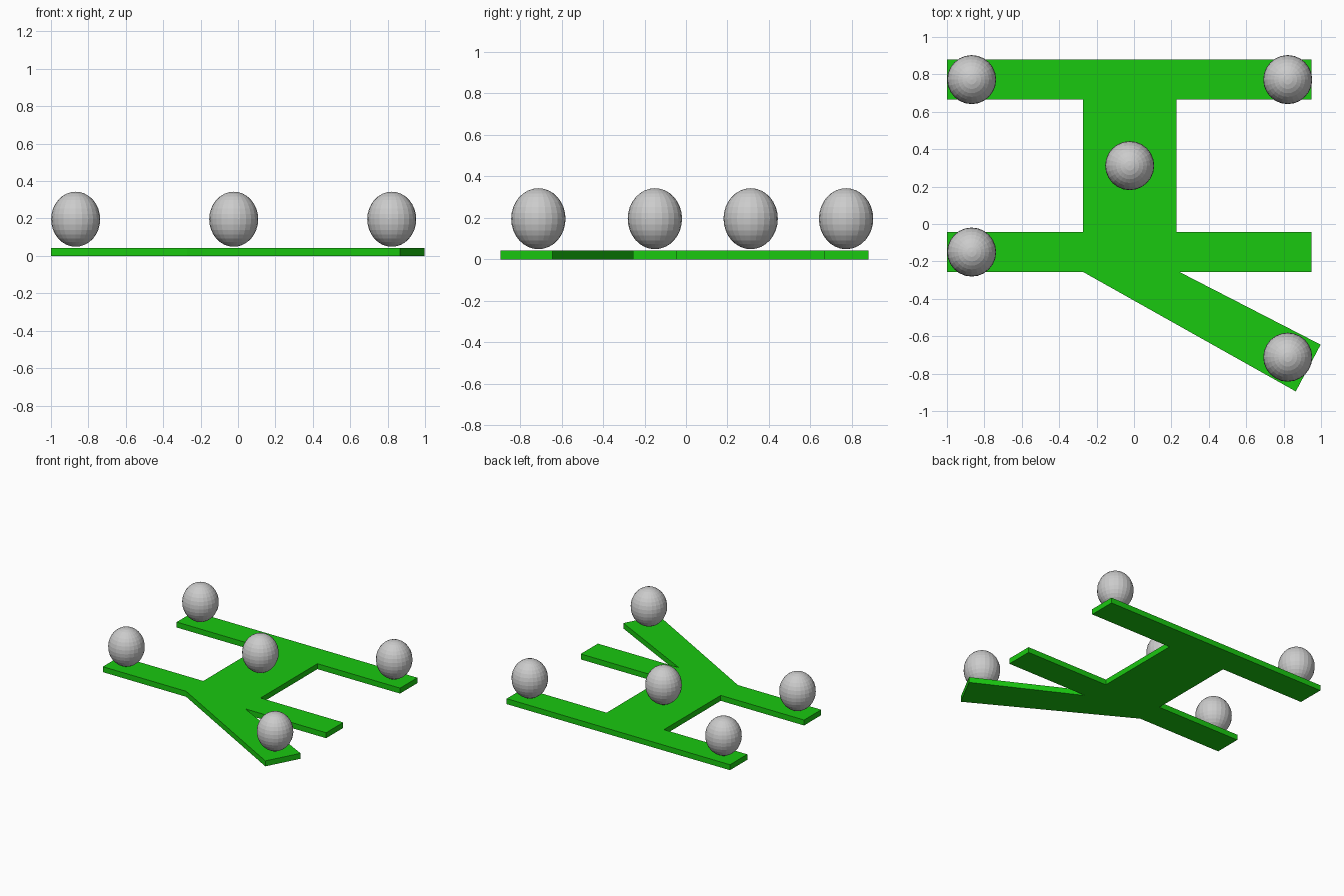
import bpy
import bmesh

if "Cube" in bpy.data.objects:
    bpy.data.objects.remove(bpy.data.objects["Cube"])


def finish(bm, name, color=None):
    mesh = bpy.data.meshes.new(name)
    bm.to_mesh(mesh)
    bm.free()
    obj = bpy.data.objects.new(name, mesh)
    bpy.context.collection.objects.link(obj)
    if color:
        mat = bpy.data.materials.new(name + "_paint")
        mat.diffuse_color = color
        mat.use_nodes = True
        mat.node_tree.nodes["Principled BSDF"].inputs["Base Color"].default_value = mat.diffuse_color
        mesh.materials.append(mat)
    return obj


# Flat plate: two cross bars, a central stem and one slanted arm
THICKNESS = 0.043
outline = [
    (-1.0, 0.88), (-1.0, 0.665), (-0.273, 0.665), (-0.273, -0.043),
    (-1.0, -0.043), (-1.0, -0.256), (-0.273, -0.256), (0.865, -0.895),
    (0.998, -0.645), (0.242, -0.256), (0.948, -0.256), (0.948, -0.043),
    (0.227, -0.043), (0.227, 0.665), (0.948, 0.665), (0.948, 0.88),
]
bm = bmesh.new()
face = bm.faces.new([bm.verts.new((x, y, 0)) for x, y in outline])
top = bmesh.ops.extrude_face_region(bm, geom=[face])["geom"]
bmesh.ops.translate(bm, vec=(0, 0, THICKNESS),
                    verts=[g for g in top if isinstance(g, bmesh.types.BMVert)])
bmesh.ops.recalc_face_normals(bm, faces=bm.faces)
finish(bm, "base_plate", (0.01, 0.58, 0.005, 1))

# Slightly tall balls hovering just above the plate
ball_spots = {
    "ball_back_left": (-0.868, 0.772),
    "ball_back_right": (0.822, 0.772),
    "ball_centre": (-0.023, 0.312),
    "ball_front_left": (-0.868, -0.15),
    "ball_front_right": (0.822, -0.712),
}
for name, (x, y) in ball_spots.items():
    bm = bmesh.new()
    bmesh.ops.create_uvsphere(bm, u_segments=24, v_segments=16, radius=1)
    ball = finish(bm, name)
    ball.scale = (0.131, 0.131, 0.147)
    ball.location = (x, y, 0.196)
